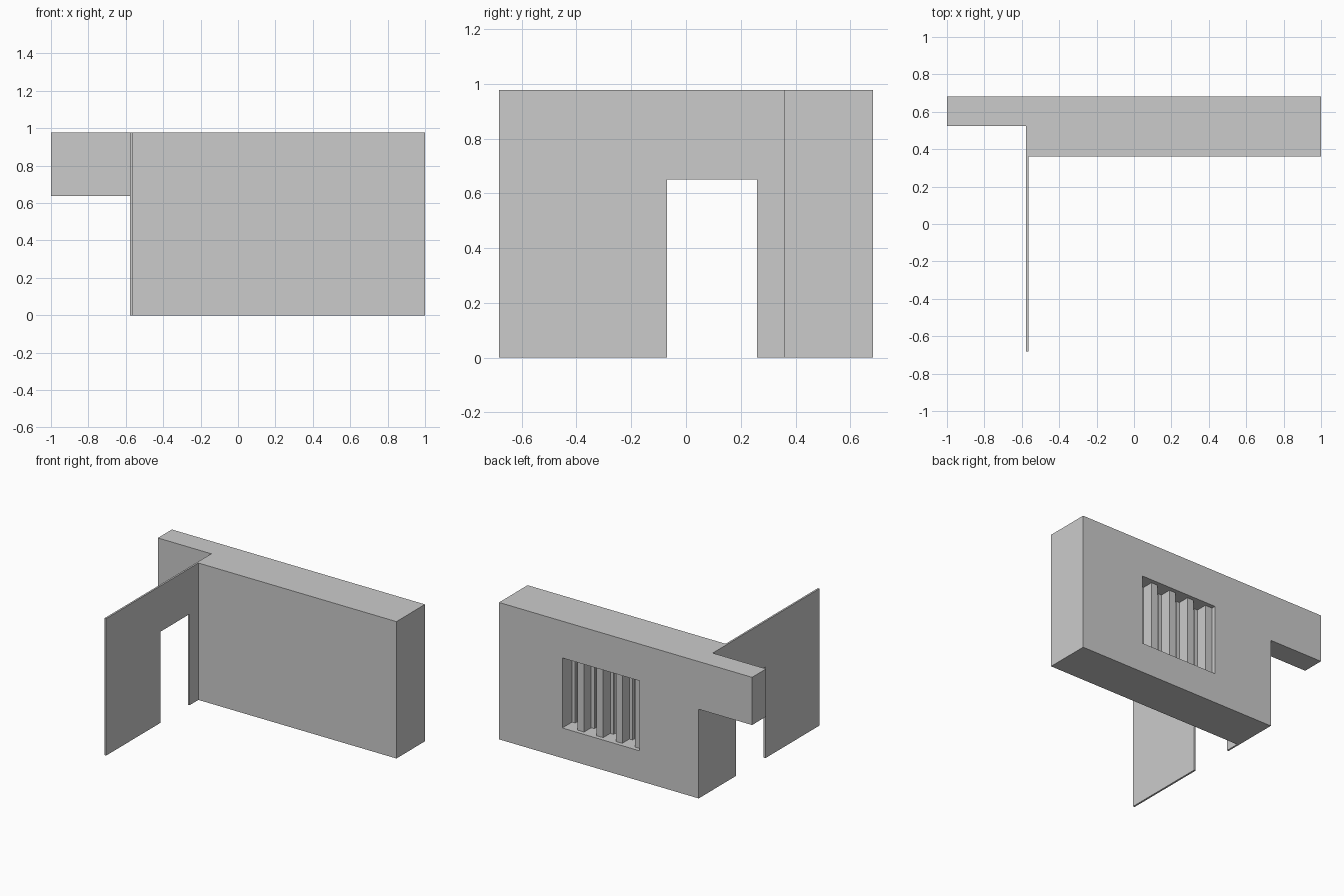
import bpy

if "Cube" in bpy.data.objects:
    bpy.data.objects.remove(bpy.data.objects["Cube"])

plaster = bpy.data.materials.new("grey_plaster")
plaster.diffuse_color = (0.6, 0.6, 0.6, 1)
plaster.use_nodes = True
plaster.node_tree.nodes["Principled BSDF"].inputs["Base Color"].default_value = plaster.diffuse_color


def box(name, x, y, z):
    """Axis-aligned box given its (min, max) extents."""
    bpy.ops.mesh.primitive_cube_add(
        size=1, location=[(a + b) / 2 for a, b in (x, y, z)])
    ob = bpy.context.object
    ob.name = name
    ob.scale = [b - a for a, b in (x, y, z)]
    bpy.ops.object.transform_apply(location=True, rotation=True, scale=True)
    ob.data.materials.append(plaster)
    return ob


def cut(target, x, y, z):
    """Cut a box out of the target and discard the cutter."""
    cutter = box("cutter", x, y, z)
    mod = target.modifiers.new("cut", 'BOOLEAN')
    mod.operation, mod.solver, mod.object = 'DIFFERENCE', 'EXACT', cutter
    bpy.context.view_layer.objects.active = target
    bpy.ops.object.modifier_apply(modifier=mod.name)
    bpy.data.objects.remove(cutter)


LEFT, TOP, BACK = -0.578, 0.978, 0.682

# thick wall with a shallow window niche in its back face
wall = box("thick_wall", (LEFT, 1), (0.36, BACK), (0, TOP))
cut(wall, (-0.11, 0.50), (BACK - 0.03, 0.8), (0.215, 0.715))

# four upright slots between the window bars, each with a narrower deep groove
for i in range(4):
    right = 0.50 - 0.151 * i
    cut(wall, (right - 0.10, right), (BACK - 0.11, 0.8), (0.215, 0.715))
    cut(wall, (right - 0.075, right - 0.025), (BACK - 0.13, 0.8), (0.215, 0.715))

# lintel reaching out over the side passage
box("lintel", (-1, LEFT), (0.524, BACK), (0.637, TOP))

# thin partition with a doorway
partition = box("thin_partition", (LEFT, -0.565), (-BACK, 0.36), (0, TOP))
cut(partition, (-0.7, -0.4), (-0.07, 0.26), (-0.1, 0.651))
